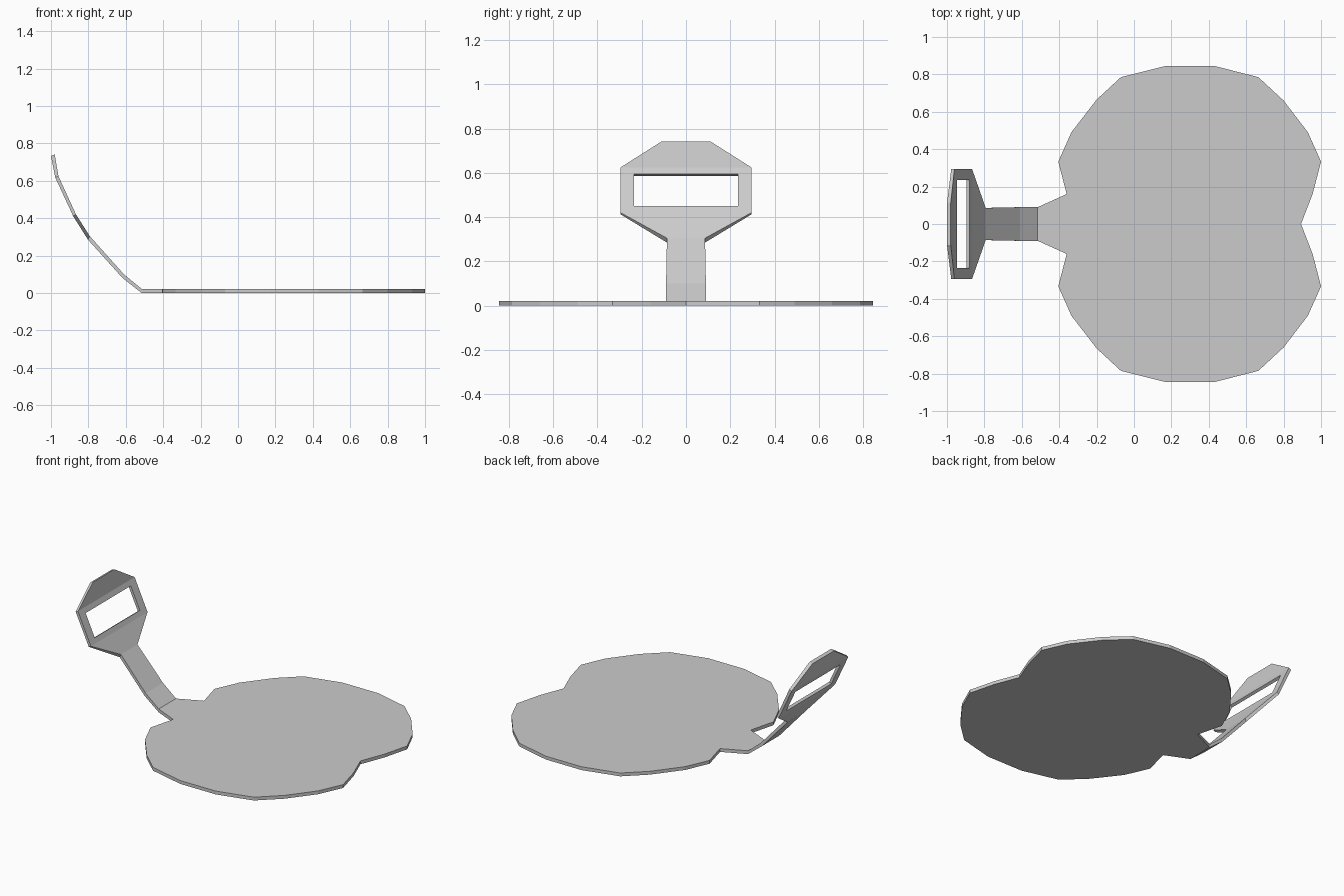
import bpy

if "Cube" in bpy.data.objects:
    bpy.data.objects.remove(bpy.data.objects["Cube"])


def slab(name, upper, lower, faces, open_edge):
    """Closed slab between matching upper and lower points; open_edge gets no wall."""
    n = len(upper)
    directed = {(f[k], f[(k + 1) % len(f)]) for f in faces for k in range(len(f))}
    polys = list(faces) + [tuple(i + n for i in reversed(f)) for f in faces]
    for u, v in sorted(directed):
        if (v, u) not in directed and not {u, v} <= open_edge:
            polys.append((v, u, u + n, v + n))
    mesh = bpy.data.meshes.new(name)
    mesh.from_pydata(upper + lower, [], polys)
    mesh.update()
    obj = bpy.data.objects.new(name, mesh)
    bpy.context.collection.objects.link(obj)
    return obj


# Flat lobed plate: half outline from the neck to the notch, mirrored in y
half = [(-0.515, 0.09), (-0.36, 0.16), (-0.405, 0.333), (-0.335, 0.49),
        (-0.20, 0.665), (-0.07, 0.785), (0.17, 0.845), (0.43, 0.845),
        (0.665, 0.785), (0.80, 0.66), (0.93, 0.49), (1.0, 0.333), (0.955, 0.16)]
outline = half + [(0.893, 0.0)] + [(x, -y) for x, y in reversed(half)]
outline.reverse()
count = len(outline)
slab("plate",
     [(x, y, 0.022) for x, y in outline],
     [(x, y, 0.0) for x, y in outline],
     [tuple(range(count))], {0, count - 1})

# Curved handle: inner x, z, outer x, z, half width, half width of the slot columns
stations = [
    (-0.515, 0.022, -0.515, 0.0, 0.09, 0.07),
    (-0.61, 0.10, -0.617, 0.08, 0.09, 0.07),
    (-0.793, 0.305, -0.802, 0.285, 0.086, 0.07),
    (-0.866, 0.42, -0.882, 0.412, 0.295, 0.235),
    (-0.88, 0.45, -0.895, 0.441, 0.295, 0.235),
    (-0.946, 0.594, -0.962, 0.585, 0.295, 0.235),
    (-0.96, 0.625, -0.977, 0.617, 0.295, 0.235),
    (-0.98, 0.741, -1.0, 0.733, 0.112, 0.09),
]
upper, lower, faces = [], [], []
for xi, zi, xo, zo, w, h in stations:
    for y in (-w, -h, h, w):
        upper.append((xi, y, zi))
        lower.append((xo, y, zo))
for i in range(len(stations) - 1):
    for j in range(3):
        if (i, j) == (4, 1):  # slot opening
            continue
        a = i * 4 + j
        faces.append((a, a + 1, a + 5, a + 4))
slab("slotted_handle", upper, lower, faces, {0, 1, 2, 3})
